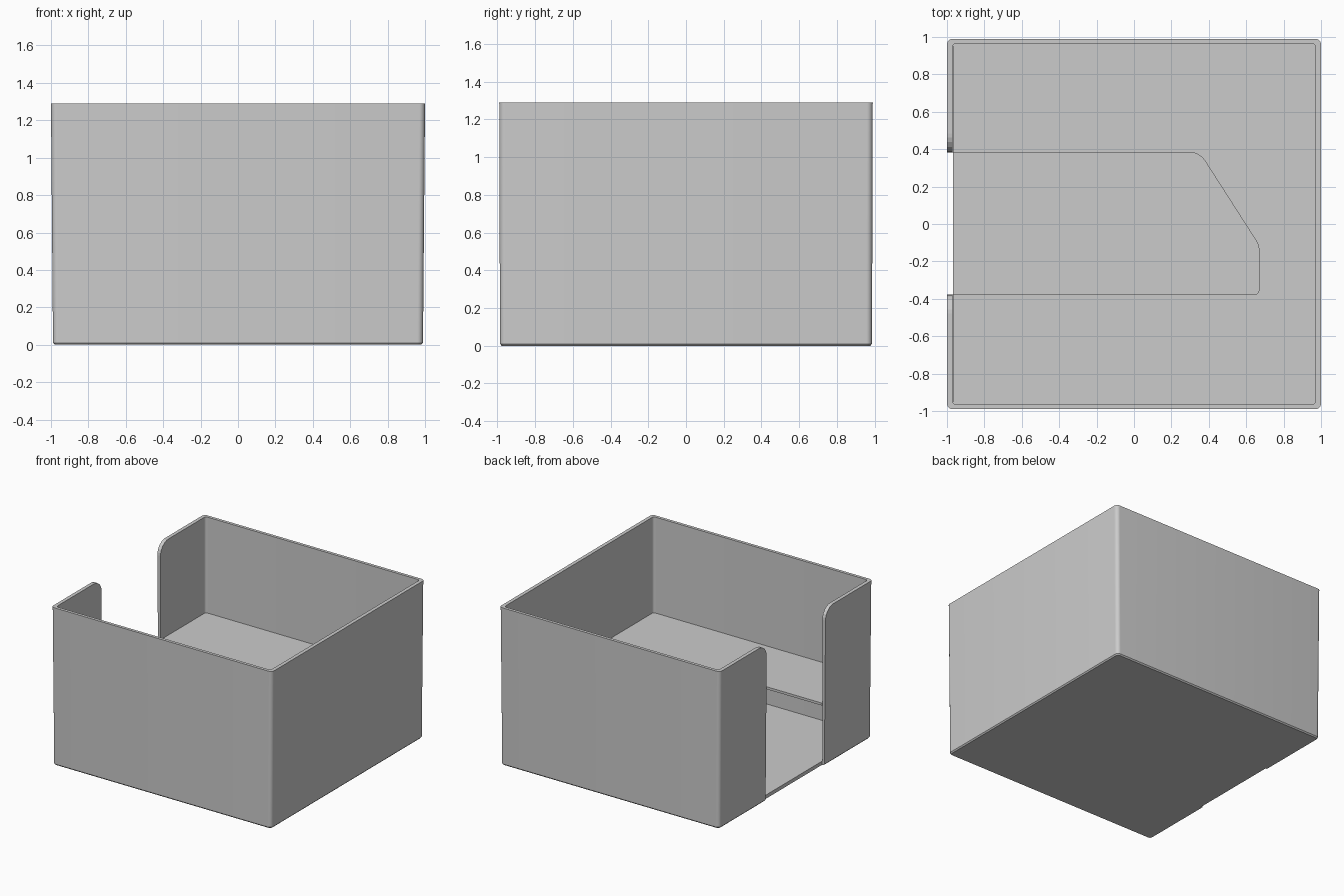
import bpy, bmesh
from math import cos, sin, pi
from mathutils import Vector

if "Cube" in bpy.data.objects:
    bpy.data.objects.remove(bpy.data.objects["Cube"])


def fillet(corners, seg=6):
    """Outline from (x, y, radius) corners, each rounded with an arc."""
    out = []
    n = len(corners)
    for i, (x, y, r) in enumerate(corners):
        p = Vector((x, y))
        if r == 0:
            out.append(p)
            continue
        a = (Vector(corners[i - 1][:2]) - p).normalized()
        b = (Vector(corners[(i + 1) % n][:2]) - p).normalized()
        half = a.angle(b) / 2
        s = p + a * (r / (sin(half) / cos(half)))
        e = p + b * (r / (sin(half) / cos(half)))
        c = p + (a + b).normalized() * (r / sin(half))
        for k in range(seg + 1):
            t = k / seg
            d = (s - c).lerp(e - c, t).normalized() * r
            out.append(c + d)
    return out


def rounded_rect(hx, hy, r):
    return fillet([(-hx, -hy, r), (hx, -hy, r), (hx, hy, r), (-hx, hy, r)])


def loft(name, rings):
    """Solid skin through equal-length rings of 3D points, capped at both ends."""
    bm = bmesh.new()
    loops = [[bm.verts.new(p) for p in ring] for ring in rings]
    for lo, hi in zip(loops, loops[1:]):
        for i in range(len(lo)):
            j = (i + 1) % len(lo)
            bm.faces.new((lo[i], lo[j], hi[j], hi[i]))
    bm.faces.new(loops[0][::-1])
    bm.faces.new(loops[-1])
    bmesh.ops.recalc_face_normals(bm, faces=bm.faces)
    me = bpy.data.meshes.new(name)
    bm.to_mesh(me)
    bm.free()
    ob = bpy.data.objects.new(name, me)
    bpy.context.collection.objects.link(ob)
    return ob


def smooth(ob):
    bpy.ops.object.select_all(action='DESELECT')
    ob.select_set(True)
    bpy.context.view_layer.objects.active = ob
    bpy.ops.object.shade_smooth_by_angle()


H = 1.29
IN_X, IN_Y = 0.97, 0.965

# open box: slightly drafted outside, over the rim, down to the inner floor
levels = [(0.98, 0.977, 0.02, 0), (0.989, 0.986, 0.03, 0.01),
          (1.0, 0.99, 0.03, H), (IN_X, IN_Y, 0.02, H), (IN_X, IN_Y, 0.02, 0.03)]
box = loft("box_shell", [[(p.x, p.y, z) for p in rounded_rect(hx, hy, r)]
                         for hx, hy, r, z in levels])

# access slot in the left wall, with rounded upper corners
Y0, Y1, R = -0.378, 0.383, 0.1
slot = fillet([(Y0, -0.1, 0), (Y1, -0.1, 0), (Y1, H, R), (Y1 + 0.3, H, 0),
               (Y1 + 0.3, H + 0.2, 0), (Y0 - 0.3, H + 0.2, 0),
               (Y0 - 0.3, H, 0), (Y0, H, R)])
cutter = loft("slot_cutter", [[(x, p.x, p.y) for p in slot] for x in (-1.2, -0.968)])
cutter.hide_render = True
cutter.hide_viewport = True
cut = box.modifiers.new("slot", 'BOOLEAN')
cut.operation = 'DIFFERENCE'
cut.solver = 'EXACT'
cut.object = cutter
smooth(box)

# raised shelf with a cut-out running in from the slot
L, E, F = -0.968, 0.972, 0.967
outline = fillet([(L, -F, 0), (E, -F, 0.02), (E, F, 0.02), (L, F, 0),
                  (L, Y1, 0), (0.35, Y1, 0.1), (0.668, -0.113, 0.1),
                  (0.668, Y0, 0.025), (L, Y0, 0)])
shelf = loft("shelf", [[(p.x, p.y, z) for p in outline] for z in (0.485, 0.505)])
smooth(shelf)
